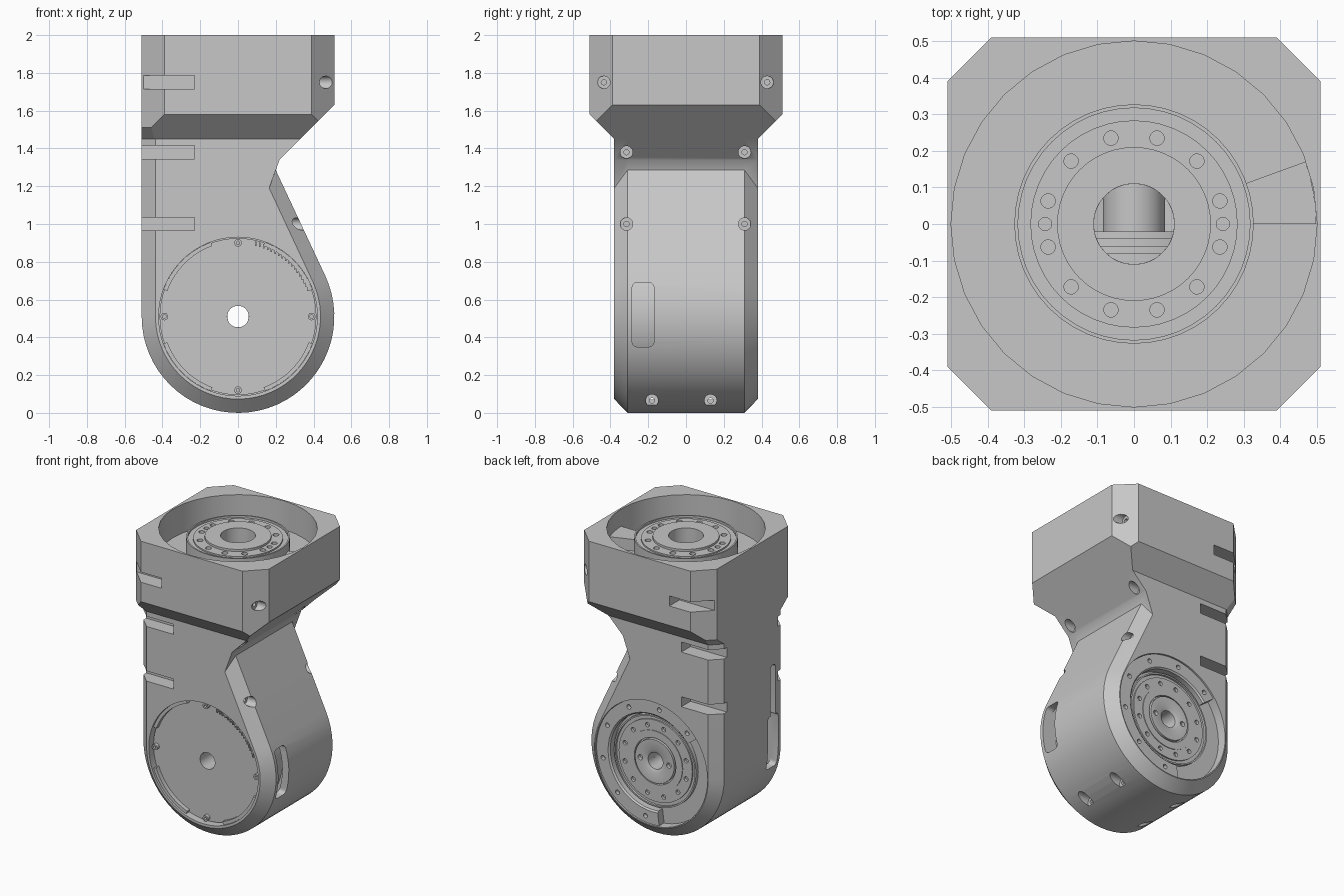
import bpy, bmesh
from math import radians, sin, cos, pi
from mathutils import Matrix, Vector

cube = bpy.data.objects.get("Cube")
if cube:
    bpy.data.objects.remove(cube)

grey = bpy.data.materials.new("machined_grey")
grey.use_nodes = True
colour = (0.57, 0.57, 0.57, 1)
grey.diffuse_color = colour
grey.node_tree.nodes["Principled BSDF"].inputs["Base Color"].default_value = colour

parts = []
HUB_Z = 0.51
FRONT = Matrix.Translation((0, 0, HUB_Z)) @ Matrix.Rotation(pi / 2, 4, 'X')
BACK = Matrix.Translation((0, 0, HUB_Z)) @ Matrix.Rotation(-pi / 2, 4, 'X')
ALONG_X = Matrix.Rotation(pi / 2, 4, 'Y')
TOP = Matrix.Identity(4)


def finish(name, bm, part=True):
    bmesh.ops.recalc_face_normals(bm, faces=bm.faces)
    me = bpy.data.meshes.new(name)
    bm.to_mesh(me)
    bm.free()
    ob = bpy.data.objects.new(name, me)
    bpy.context.scene.collection.objects.link(ob)
    if part:
        parts.append(ob)
    else:
        ob.hide_render = True
    return ob


def box(name, lo, hi, part=False, round_x=0):
    """Box between two corners; round_x rounds the edges running along x."""
    bm = bmesh.new()
    lo, hi = Vector(lo), Vector(hi)
    m = Matrix.Translation((lo + hi) / 2) @ Matrix.Diagonal((*(hi - lo), 1))
    bmesh.ops.create_cube(bm, size=1, matrix=m)
    if round_x:
        edges = [e for e in bm.edges if abs(e.verts[0].co.x - e.verts[1].co.x) > 0.01]
        bmesh.ops.bevel(bm, geom=edges, offset=round_x, segments=4, profile=0.5,
                        affect='EDGES')
    return finish(name, bm, part)


def rod(r, h0, h1, frame=TOP, x=0, y=0, n=32):
    """Cylinder cutter from height h0 to h1 along the frame's own z axis."""
    bm = bmesh.new()
    m = frame @ Matrix.Translation((x, y, (h0 + h1) / 2))
    bmesh.ops.create_cone(bm, cap_ends=True, segments=n, radius1=r, radius2=r,
                          depth=abs(h1 - h0), matrix=m)
    return finish("cutter", bm, False)


def lathe(name, profile, frame=TOP, a0=0, a1=360, n=48):
    """Revolve a closed (radius, height) profile, fully or as a sector."""
    bm = bmesh.new()
    full = a1 - a0 == 360
    rings = []
    for i in range(n if full else n + 1):
        a = radians(a0 + (a1 - a0) * i / n)
        rings.append([bm.verts.new(frame @ Vector((r * cos(a), r * sin(a), h)))
                      for r, h in profile])
    skin(bm, rings, full)
    return finish(name, bm)


def skin(bm, rings, closed=False):
    k = len(rings[0])
    pairs = list(zip(rings, rings[1:]))
    if closed:
        pairs.append((rings[-1], rings[0]))
    else:
        bm.faces.new(rings[0])
        bm.faces.new(rings[-1])
    for a, b in pairs:
        for j in range(k):
            bm.faces.new((a[j], a[(j + 1) % k], b[(j + 1) % k], b[j]))


def cut(ob, cutters):
    for c in cutters:
        mod = ob.modifiers.new("cut", 'BOOLEAN')
        mod.operation, mod.solver, mod.object = 'DIFFERENCE', 'EXACT', c
    dg = bpy.context.evaluated_depsgraph_get()
    me = bpy.data.meshes.new_from_object(ob.evaluated_get(dg))
    ob.modifiers.clear()
    ob.data = me
    for c in cutters:
        bpy.data.objects.remove(c)


def bolt_circle(r, count, offset, size, h0, h1, frame):
    angles = [radians(offset + 360 * i / count) for i in range(count)]
    return [rod(size, h0, h1, frame, r * cos(a), r * sin(a), 12) for a in angles]


def screw_pockets(y, z, x0, side=1):
    wide = rod(0.033, side * x0, side * 0.7, ALONG_X, -z, y, 20)
    deep = rod(0.014, side * (x0 - 0.06), side * 0.7, ALONG_X, -z, y, 12)
    return [wide, deep]


def nut_slots(z, depth):
    return [box("cutter", (-0.7, min(s * depth, s * 0.7), z - 0.035),
                (-0.23, max(s * depth, s * 0.7), z + 0.035)) for s in (-1, 1)]


# Arm body: teardrop outline with chamfered front and back edges
def outline(r, shoulder):
    arc = [(r * cos(radians(a)), HUB_Z + r * sin(radians(a)))
           for a in [180 + 205 * i / 36 for i in range(37)]]
    return [(-r, 1.45)] + arc + [shoulder, (0.22, 1.34), (0.33, 1.45)]


outer = outline(0.51, (0.2, 1.285))
inner = outline(0.437, (0.165, 1.19))
bm = bmesh.new()
skin(bm, [[bm.verts.new((x, y, z)) for x, z in pts] for y, pts in
          ((-0.38, inner), (-0.31, outer), (0.31, outer), (0.38, inner))])
body = finish("arm_body", bm)

# Pockets for both discs, the hollow inside and the cable bore
cutters = [rod(0.42, 0.31, 0.5, FRONT, n=64), rod(0.43, 0.27, 0.5, BACK, n=64),
           rod(0.46, -0.29, 0.25, BACK, n=64),
           rod(0.057, -0.6, 0.6, FRONT), rod(0.11, 0.8, 1.6)]
for z, x0 in ((1.38, 0.2), (1.0, 0.27)):
    cutters += nut_slots(z, 0.28)
    for y in (-0.315, 0.31):
        cutters += screw_pockets(y, z, x0)
for y in (-0.18, 0.13):
    for side in (-1, 1):
        cutters += screw_pockets(y, 0.065, 0.2, side)

# Cable windows in the two side walls
for lo, hi in (((0.4, -0.285, 0.35), (0.7, -0.17, 0.69)),
               ((-0.7, -0.285, 0.38), (-0.43, -0.17, 0.75)),
               ((-0.7, -0.255, 0.7), (-0.45, -0.2, 1.1))):
    cutters.append(box("cutter", lo, hi, round_x=0.025))
cut(body, cutters)

# Motor drum and hollow shaft inside the arm
lathe("motor_drum", [(0.058, -0.3), (0.4, -0.3), (0.4, -0.08), (0.37, -0.08),
                     (0.37, -0.06), (0.34, -0.06), (0.34, -0.04), (0.3, -0.04),
                     (0.3, -0.02), (0.085, -0.02), (0.085, 0.28), (0.058, 0.28)], BACK)

# Head: octagonal block tapering to the neck, undercut at the two straight corners
bm = bmesh.new()
octagon = [(0.51, 0.39), (0.39, 0.51), (-0.39, 0.51), (-0.51, 0.39),
           (-0.51, -0.39), (-0.39, -0.51), (0.39, -0.51), (0.51, -0.39)]
skin(bm, [[bm.verts.new((x, y, z)) for x, y in octagon] for z in (1.45, 2.0)])
for point, normal in (((0, -0.51, 1.58), (0, -1, -1)), ((0, 0.51, 1.58), (0, 1, -1)),
                      ((0.51, 0, 1.63), (1, 0, -1)),
                      ((-0.51, -0.39, 1.51), (-1, -1, -1.33)),
                      ((-0.51, 0.39, 1.51), (-1, 1, -1.33))):
    bmesh.ops.bisect_plane(bm, geom=bm.verts[:] + bm.edges[:] + bm.faces[:],
                           plane_co=point, plane_no=normal, clear_outer=True)
    bmesh.ops.holes_fill(bm, edges=[e for e in bm.edges if e.is_boundary])
head = finish("head_block", bm)
cutters = [rod(0.5, 1.8, 2.2, n=32), rod(0.11, 1.2, 2.2)] + nut_slots(1.75, 0.4)
for y in (-0.435, 0.43):
    cutters += screw_pockets(y, 1.75, 0.43)
cut(head, cutters)

# Top hub and its stop block
hub = lathe("top_hub", [(0.11, 1.79), (0.11, 1.95), (0.21, 1.95), (0.21, 1.935),
                        (0.283, 1.935), (0.283, 1.925), (0.317, 1.925), (0.317, 1.94),
                        (0.327, 1.94), (0.327, 1.79)])
cut(hub, bolt_circle(0.243, 12, 15, 0.02, 1.89, 2.1, TOP)
    + bolt_circle(0.243, 2, 0, 0.018, 1.91, 2.1, TOP))
lathe("stop_block", [(0.325, 1.79), (0.325, 1.88), (0.498, 1.88), (0.498, 1.79)],
      a0=0, a1=20, n=4)

# Back flange: base, partial outer ring, bolted hub and centre boss
lathe("back_flange_base", [(0.057, 0.26), (0.057, 0.315), (0.43, 0.315), (0.43, 0.26)], BACK)
ring = lathe("back_outer_ring", [(0.33, 0.3), (0.33, 0.36), (0.34, 0.37),
                                 (0.428, 0.37), (0.428, 0.3)], BACK, -143, 97)
cut(ring, bolt_circle(0.385, 10, 10, 0.016, 0.34, 0.5, BACK))
hub = lathe("back_hub", [(0.16, 0.3), (0.16, 0.34), (0.21, 0.34), (0.21, 0.335),
                         (0.283, 0.335), (0.283, 0.325), (0.305, 0.325), (0.305, 0.34),
                         (0.315, 0.34), (0.315, 0.3)], BACK)
cut(hub, bolt_circle(0.243, 12, 15, 0.016, 0.31, 0.5, BACK))
boss = lathe("back_boss", [(0.057, 0.3), (0.057, 0.335), (0.08, 0.345),
                           (0.15, 0.345), (0.15, 0.3)], BACK)
cut(boss, bolt_circle(0.11, 2, 0, 0.018, 0.32, 0.5, BACK))

# Front cover, set back behind its rim, with clips, screws and a ribbed edge
lathe("front_cover", [(0.057, 0.3), (0.057, 0.335), (0.415, 0.335), (0.415, 0.3)], FRONT, n=64)
for i in range(4):
    a = 90 * i
    lathe("cover_clip", [(0.398, 0.33), (0.398, 0.365), (0.419, 0.365), (0.419, 0.33)],
          FRONT, a + 20, a + 70, 12)
    lathe("cover_screw", [(0.009, 0.33), (0.009, 0.36), (0.02, 0.36), (0.02, 0.33)],
          FRONT @ Matrix.Translation((0.39 * cos(radians(a)), 0.39 * sin(radians(a)), 0)), n=16)
for i in range(18):
    a = radians(22 + 3.2 * i)
    x, z = 0.398 * cos(a), HUB_Z + 0.398 * sin(a)
    box("cover_rib", (x - 0.004, -0.368, z - 0.014), (x + 0.004, -0.33, z + 0.01), True)

# One colour and sharp-edged smooth shading on every part
bpy.ops.object.select_all(action='DESELECT')
for ob in parts:
    ob.data.materials.clear()
    ob.data.materials.append(grey)
    ob.select_set(True)
bpy.context.view_layer.objects.active = body
bpy.ops.object.shade_smooth_by_angle(angle=radians(25))
